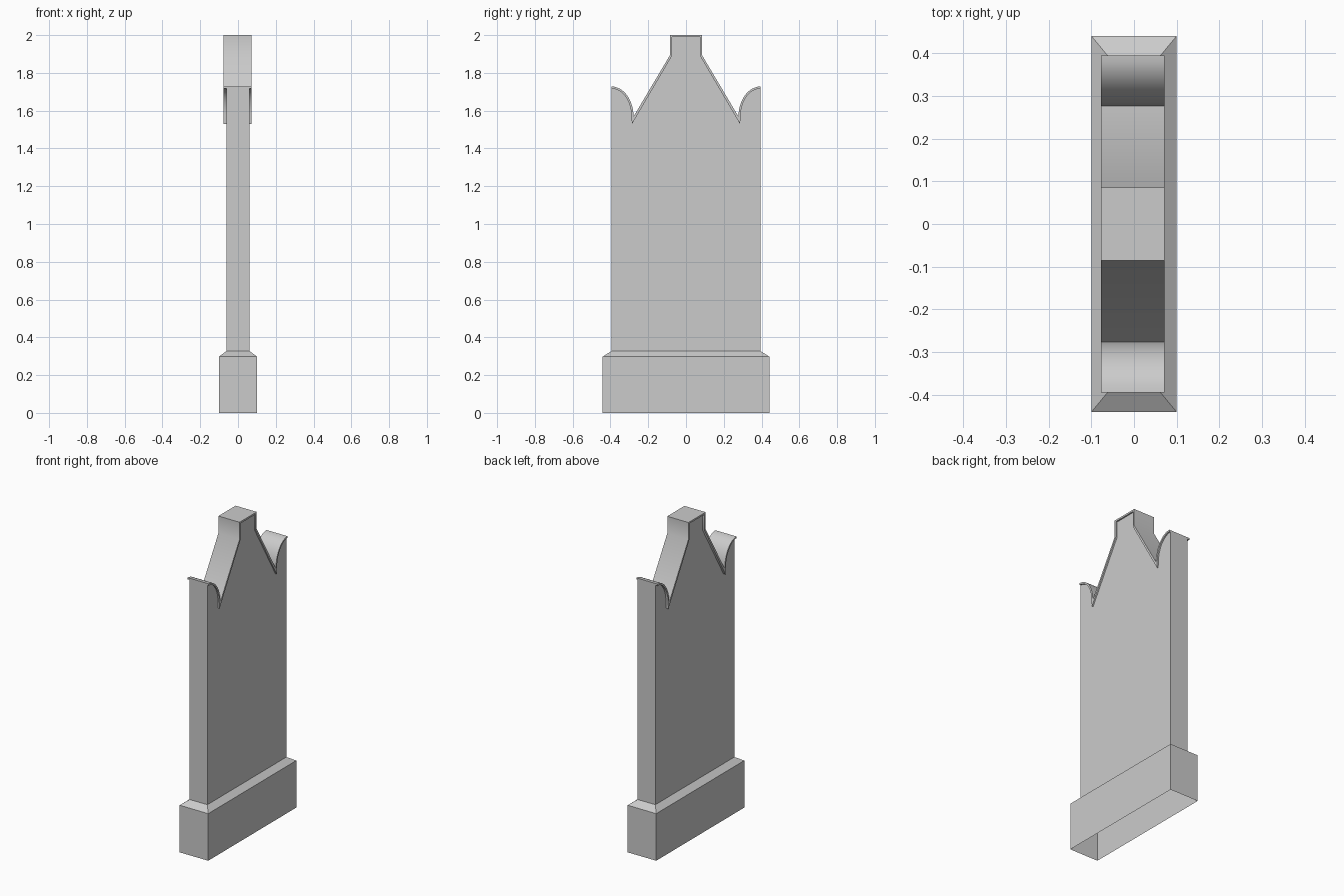
import bpy, bmesh
from math import sin, cos, pi, radians

cube = bpy.data.objects.get("Cube")
if cube:
    bpy.data.objects.remove(cube, do_unlink=True)

stone = bpy.data.materials.new("grey stone")
stone.use_nodes = True
colour = (0.6, 0.6, 0.6, 1)
stone.diffuse_color = colour
stone.node_tree.nodes["Principled BSDF"].inputs["Base Color"].default_value = colour

HALF_Y, SLAB_X = 0.395, 0.062
PLINTH_X, PLINTH_Y = 0.1, 0.441
PLINTH_Z, SLAB_Z = 0.298, 0.327
VALLEY_Z, THICK = 1.57, 0.011


def finish(name, bm, smooth=False):
    bmesh.ops.recalc_face_normals(bm, faces=bm.faces)
    mesh = bpy.data.meshes.new(name)
    bm.to_mesh(mesh)
    bm.free()
    mesh.materials.append(stone)
    obj = bpy.data.objects.new(name, mesh)
    bpy.context.collection.objects.link(obj)
    if smooth:
        bpy.ops.object.select_all(action='DESELECT')
        obj.select_set(True)
        bpy.context.view_layer.objects.active = obj
        bpy.ops.object.shade_smooth_by_angle(angle=radians(35))
    return obj


def extrude_profile(points, x0, x1):
    """Extrude a closed (y, z) outline between two x positions."""
    bm = bmesh.new()
    face = bm.faces.new([bm.verts.new((x0, y, z)) for y, z in points])
    result = bmesh.ops.extrude_face_region(bm, geom=[face], use_keep_orig=True)
    verts = [v for v in result["geom"] if isinstance(v, bmesh.types.BMVert)]
    bmesh.ops.translate(bm, verts=verts, vec=(x1 - x0, 0, 0))
    return bm


def gable_line(inset, valley, steps=12):
    """Top outline from -y to +y: shoulder curves, valleys, slopes and neck."""
    ry, rz = 0.117 - inset, 0.158 - inset
    half = []
    for i in range(steps + 1):
        a = pi / 2 * (1 - i / steps)
        half.append((HALF_Y - ry * cos(a), VALLEY_Z + rz * sin(a)))
    if inset:
        half.append(valley)
    else:
        half[-1] = valley
    half += [(0.086 - inset, 1.892 - inset * 0.3), (0.086 - inset, 2 - inset)]
    return [(-y, z) for y, z in half] + half[::-1]


outer = gable_line(0, (0.277, VALLEY_Z))
inner = gable_line(THICK, (0.286, 1.529))

# Plinth: bevelled block, open underneath and where the slab rises from it
bm = bmesh.new()
rings = []
for hx, hy, z in ((PLINTH_X, PLINTH_Y, 0), (PLINTH_X, PLINTH_Y, PLINTH_Z),
                  (SLAB_X, HALF_Y, SLAB_Z)):
    rings.append([bm.verts.new((sx * hx, sy * hy, z))
                  for sx, sy in ((-1, -1), (1, -1), (1, 1), (-1, 1))])
for low, high in zip(rings, rings[1:]):
    for i in range(4):
        j = (i + 1) % 4
        bm.faces.new((low[i], low[j], high[j], high[i]))
finish("plinth", bm)

# Slab: upright body, with no face where it meets the plinth
bm = extrude_profile(inner + [(HALF_Y, SLAB_Z), (-HALF_Y, SLAB_Z)], -SLAB_X, SLAB_X)
bmesh.ops.recalc_face_normals(bm, faces=bm.faces)
bottom = [f for f in bm.faces if all(v.co.z < SLAB_Z + 0.001 for v in f.verts)]
bmesh.ops.delete(bm, geom=bottom, context='FACES')
finish("slab", bm, smooth=True)

# Coping: thin overhanging band that follows the gable
finish("coping", extrude_profile(outer + inner[::-1], -0.077, 0.071), smooth=True)
